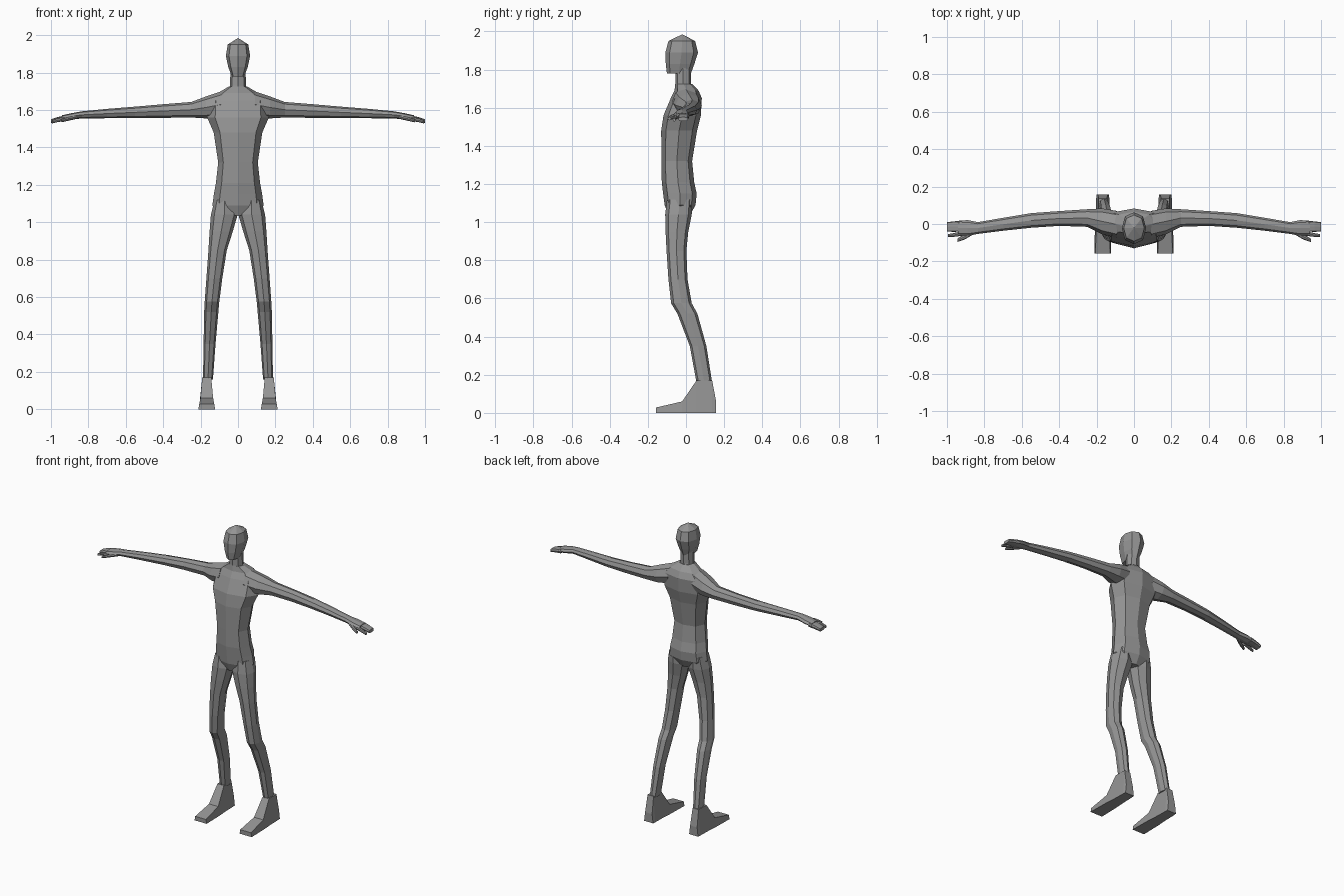
import bpy
import bmesh
from mathutils import Vector

default_cube = bpy.data.objects.get("Cube")
if default_cube:
    bpy.data.objects.remove(default_cube, do_unlink=True)

# One plain grey for the whole figure
grey = bpy.data.materials.new("plain grey")
grey.use_nodes = True
grey.diffuse_color = (.3, .3, .3, 1)
grey.node_tree.nodes["Principled BSDF"].inputs["Base Color"].default_value = grey.diffuse_color


def octagon(low_a, high_a, low_b, high_b, corner=.74):
    """Eight points inside a box; corner sets how square the outline is."""
    mid_a, mid_b = (low_a + high_a) / 2, (low_b + high_b) / 2
    half_a, half_b = (high_a - low_a) / 2, (high_b - low_b) / 2
    signs = [(1, 0), (corner, corner), (0, 1), (-corner, corner),
             (-1, 0), (-corner, -corner), (0, -1), (corner, -corner)]
    return [(mid_a + a * half_a, mid_b + b * half_b) for a, b in signs]


def loft(name, rings, tip=None, mirrored=False):
    """Skin a list of equal-length rings, closing both ends."""
    bm = bmesh.new()
    loops = [[bm.verts.new(Vector(point)) for point in ring] for ring in rings]
    count = len(loops[0])
    for lower, upper in zip(loops, loops[1:]):
        for i in range(count):
            j = (i + 1) % count
            bm.faces.new((lower[i], lower[j], upper[j], upper[i]))
    bm.faces.new(loops[0])
    if tip:
        apex = bm.verts.new(tip)
        for i in range(count):
            bm.faces.new((loops[-1][i], loops[-1][(i + 1) % count], apex))
    else:
        bm.faces.new(loops[-1])
    bmesh.ops.recalc_face_normals(bm, faces=bm.faces)
    mesh = bpy.data.meshes.new(name)
    bm.to_mesh(mesh)
    bm.free()
    mesh.materials.append(grey)
    part = bpy.data.objects.new(name, mesh)
    bpy.context.collection.objects.link(part)
    if mirrored:
        part.modifiers.new("left and right", 'MIRROR').use_axis[0] = True
    return part


def upright(sections, corner=.74):
    """Rings stacked in z from (z, inner x, outer x, front y, back y)."""
    return [[(x, y, z) for x, y in octagon(x0, x1, y0, y1, corner)]
            for z, x0, x1, y0, y1 in sections]


def centred(sections, corner=.74):
    """Rings stacked in z from (z, half width, front y, back y)."""
    return upright([(z, -w, w, y0, y1) for z, w, y0, y1 in sections], corner)


def sideways(sections, corner=.72):
    """Rings strung along x from (x, front y, back y, bottom z, top z)."""
    return [[(x, y, z) for y, z in octagon(y0, y1, z0, z1, corner)]
            for x, y0, y1, z0, z1 in sections]


# Torso from crotch to collar
loft("torso", centred([
    (1.035, .09, -.09, .02),
    (1.09, .137, -.112, .05),
    (1.15, .129, -.12, .056),
    (1.21, .118, -.127, .043),
    (1.32, .106, -.129, .032),
    (1.48, .13, -.13, .058),
    (1.56, .165, -.118, .078),
    (1.65, .16, -.08, .083),
    (1.69, .11, -.06, .066),
    (1.725, .05, -.057, .032),
]))

# Neck and head
loft("neck", centred([
    (1.68, .05, -.06, .04),
    (1.73, .043, -.056, .026),
    (1.82, .04, -.056, .026),
]))
loft("head", centred([
    (1.78, .034, -.1, .026),
    (1.83, .052, -.106, .044),
    (1.89, .065, -.108, .063),
    (1.95, .055, -.092, .048),
]), tip=(0, -.02, 1.985))

# Legs, bent back below the knee
loft("legs", upright([
    (1.12, .02, .125, -.1, .035),
    (1.04, .002, .145, -.109, .03),
    (.95, .028, .152, -.107, .012),
    (.85, .06, .158, -.102, .002),
    (.7, .084, .169, -.092, .008),
    (.575, .1, .178, -.078, .03),
    (.52, .105, .181, -.045, .06),
    (.35, .12, .184, .02, .107),
    (.16, .134, .187, .055, .137),
]), mirrored=True)

# Wedge feet from (y, top z, top half width, sole half width)
foot_x = .167
foot_sections = [
    (-.158, .028, .04, .045),
    (-.02, .06, .034, .042),
    (.055, .17, .024, .037),
    (.137, .17, .022, .035),
    (.158, .06, .026, .033),
]
loft("feet", [[(foot_x - sole, y, 0), (foot_x + sole, y, 0),
               (foot_x + top, y, height), (foot_x - top, y, height)]
              for y, height, top, sole in foot_sections], mirrored=True)

# Outstretched arms down to the knuckles
loft("arms", sideways([
    (.09, -.075, .07, 1.56, 1.7),
    (.17, -.055, .083, 1.555, 1.673),
    (.25, -.015, .079, 1.56, 1.643),
    (.4, -.01, .069, 1.558, 1.631),
    (.55, -.02, .058, 1.557, 1.618),
    (.7, -.036, .033, 1.556, 1.606),
    (.835, -.053, .01, 1.555, 1.593),
    (.89, -.064, .021, 1.549, 1.583),
    (.94, -.06, .017, 1.541, 1.572),
]), mirrored=True)

# Joined fingers, forefinger and thumb
loft("fingers", sideways([
    (.92, -.04, .018, 1.543, 1.572),
    (.965, -.042, .014, 1.537, 1.562),
    (1, -.04, .01, 1.53, 1.551),
], corner=.85), mirrored=True)
loft("forefingers", sideways([
    (.92, -.063, -.038, 1.542, 1.566),
    (.965, -.069, -.049, 1.535, 1.556),
    (.995, -.07, -.054, 1.528, 1.545),
]), mirrored=True)
loft("thumbs", sideways([
    (.86, -.056, -.03, 1.553, 1.576),
    (.905, -.083, -.053, 1.543, 1.565),
    (.945, -.096, -.078, 1.534, 1.551),
]), mirrored=True)
